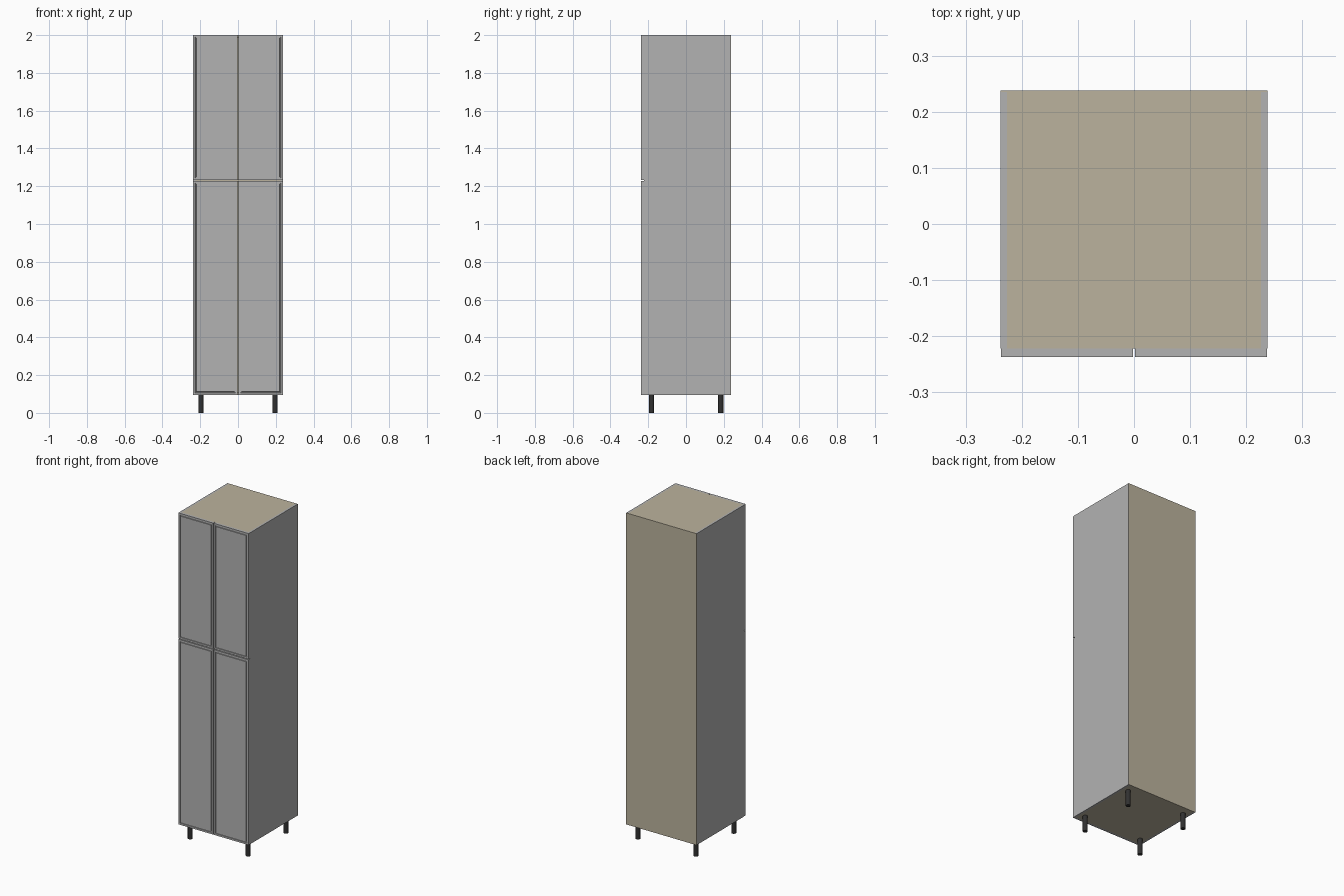
import bpy, bmesh
from mathutils import Matrix

if "Cube" in bpy.data.objects:
    bpy.data.objects.remove(bpy.data.objects["Cube"])


def material(name, rgb):
    m = bpy.data.materials.new(name)
    m.diffuse_color = (*rgb, 1)
    m.use_nodes = True
    m.node_tree.nodes["Principled BSDF"].inputs["Base Color"].default_value = m.diffuse_color
    return m


BEIGE = material("beige_board", (0.50, 0.45, 0.34))
GREY = material("grey_board", (0.45, 0.45, 0.45))
BLACK = material("black_plastic", (0.03, 0.03, 0.03))


def finish(name, bm, mat):
    mesh = bpy.data.meshes.new(name)
    bm.to_mesh(mesh)
    bm.free()
    mesh.materials.append(mat)
    ob = bpy.data.objects.new(name, mesh)
    bpy.context.collection.objects.link(ob)
    return ob


def box_mesh(lo, hi):
    bm = bmesh.new()
    bmesh.ops.create_cube(bm, size=1)
    for v in bm.verts:
        v.co = [lo[i] + (v.co[i] + 0.5) * (hi[i] - lo[i]) for i in range(3)]
    bm.normal_update()
    return bm


def board(name, lo, hi, mat):
    return finish(name, box_mesh(lo, hi), mat)


def door(name, x0, x1, z0, z1):
    """Slab door with a narrow rectangular groove routed into its front."""
    bm = box_mesh((x0, FRONT, z0), (x1, CARCASS, z1))
    face = min(bm.faces, key=lambda f: f.calc_center_median().y)
    for thickness, depth in ((0.015, 0), (0.001, -0.004), (0.006, 0), (0.001, 0.004)):
        bmesh.ops.inset_region(bm, faces=[face], thickness=thickness, depth=depth)
        bm.normal_update()
    return finish(name, bm, GREY)


# Main dimensions
W, BACK, FRONT, CARCASS = 0.238, 0.238, -0.237, -0.222
BASE, SPLIT, TOP = 0.096, 1.23, 2.0
T = 0.012   # board thickness
G = 0.002   # half gap between doors
INNER = W - T
BACK_IN = BACK - 0.003

# Carcass
for side, s in (("left", -1), ("right", 1)):
    xs = sorted((s * W, s * INNER))
    board(side + "_side", (xs[0], CARCASS, BASE), (xs[1], BACK_IN, TOP), GREY)
for name, z in (("bottom_board", BASE), ("fixed_shelf", SPLIT - T / 2), ("top_board", TOP - T)):
    board(name, (-INNER, CARCASS, z), (INNER, BACK_IN, z + T), BEIGE)
board("back_panel", (-W, BACK_IN, BASE), (W, BACK, TOP), BEIGE)

# Four doors
for level, z0, z1 in (("lower", BASE, SPLIT - G), ("upper", SPLIT + G, TOP)):
    door(level + "_left_door", -W + 0.001, -G, z0, z1)
    door(level + "_right_door", G, W - 0.001, z0, z1)

# Round legs
for side, x in (("left", -0.196), ("right", 0.196)):
    for place, y in (("front", -0.182), ("back", 0.184)):
        bm = bmesh.new()
        bmesh.ops.create_cone(bm, cap_ends=True, segments=24, radius1=0.0135,
                              radius2=0.0135, depth=BASE,
                              matrix=Matrix.Translation((x, y, BASE / 2)))
        for f in bm.faces:
            f.smooth = len(f.verts) == 4
        for e in bm.edges:
            e.smooth = all(len(f.verts) == 4 for f in e.link_faces)
        finish(f"{place}_{side}_leg", bm, BLACK)
